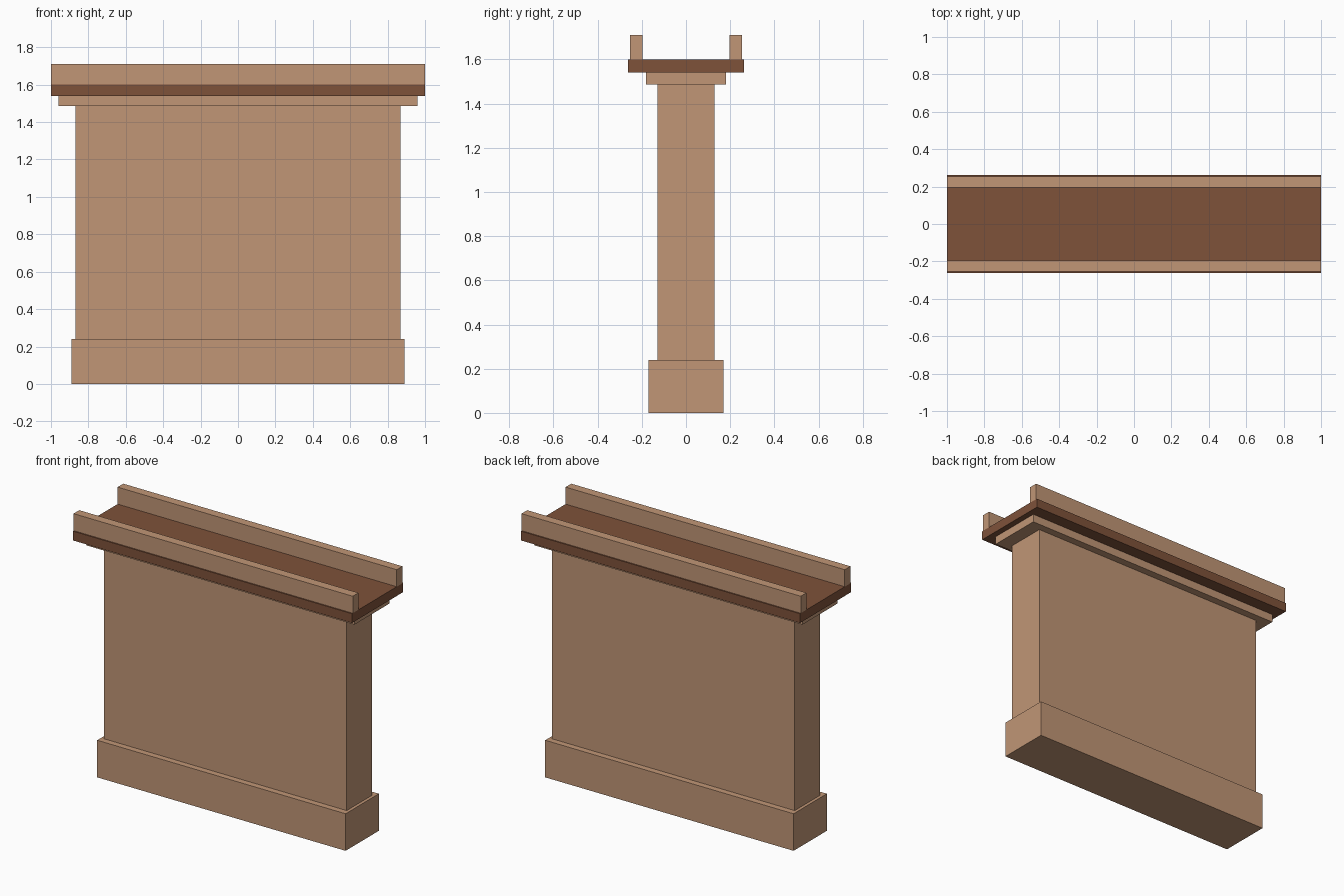
import bpy
import bmesh

if "Cube" in bpy.data.objects:
    bpy.data.objects.remove(bpy.data.objects["Cube"])


def material(name, rgb):
    m = bpy.data.materials.new(name)
    m.diffuse_color = (*rgb, 1.0)
    m.use_nodes = True
    m.node_tree.nodes["Principled BSDF"].inputs["Base Color"].default_value = m.diffuse_color
    return m


TAN = material("tan plaster", (0.533, 0.305, 0.181))
BROWN = material("dark brown", (0.209, 0.084, 0.042))


def box(name, x, y, z, mat):
    """Axis-aligned box from (min, max) ranges."""
    bm = bmesh.new()
    bmesh.ops.create_cube(bm, size=1.0)
    for v in bm.verts:
        for i, (lo, hi) in enumerate((x, y, z)):
            v.co[i] = hi if v.co[i] > 0 else lo
    mesh = bpy.data.meshes.new(name)
    bm.to_mesh(mesh)
    bm.free()
    mesh.materials.append(mat)
    ob = bpy.data.objects.new(name, mesh)
    bpy.context.collection.objects.link(ob)
    return ob


# Stacked centred blocks: half length, half depth, bottom, top
for name, hx, hy, z0, z1, mat in (
    ("base_plinth", 0.89, 0.17, 0.0, 0.24, TAN),
    ("wall_panel", 0.87, 0.13, 0.24, 1.487, TAN),
    ("cap_moulding", 0.96, 0.18, 1.487, 1.54, TAN),
    ("top_shelf", 1.0, 0.262, 1.54, 1.60, BROWN),
):
    box(name, (-hx, hx), (-hy, hy), (z0, z1), mat)

# Long rails along the front and back of the shelf
box("front_rail", (-1.0, 1.0), (-0.254, -0.196), (1.60, 1.71), TAN)
box("back_rail", (-1.0, 1.0), (0.196, 0.254), (1.60, 1.71), TAN)
